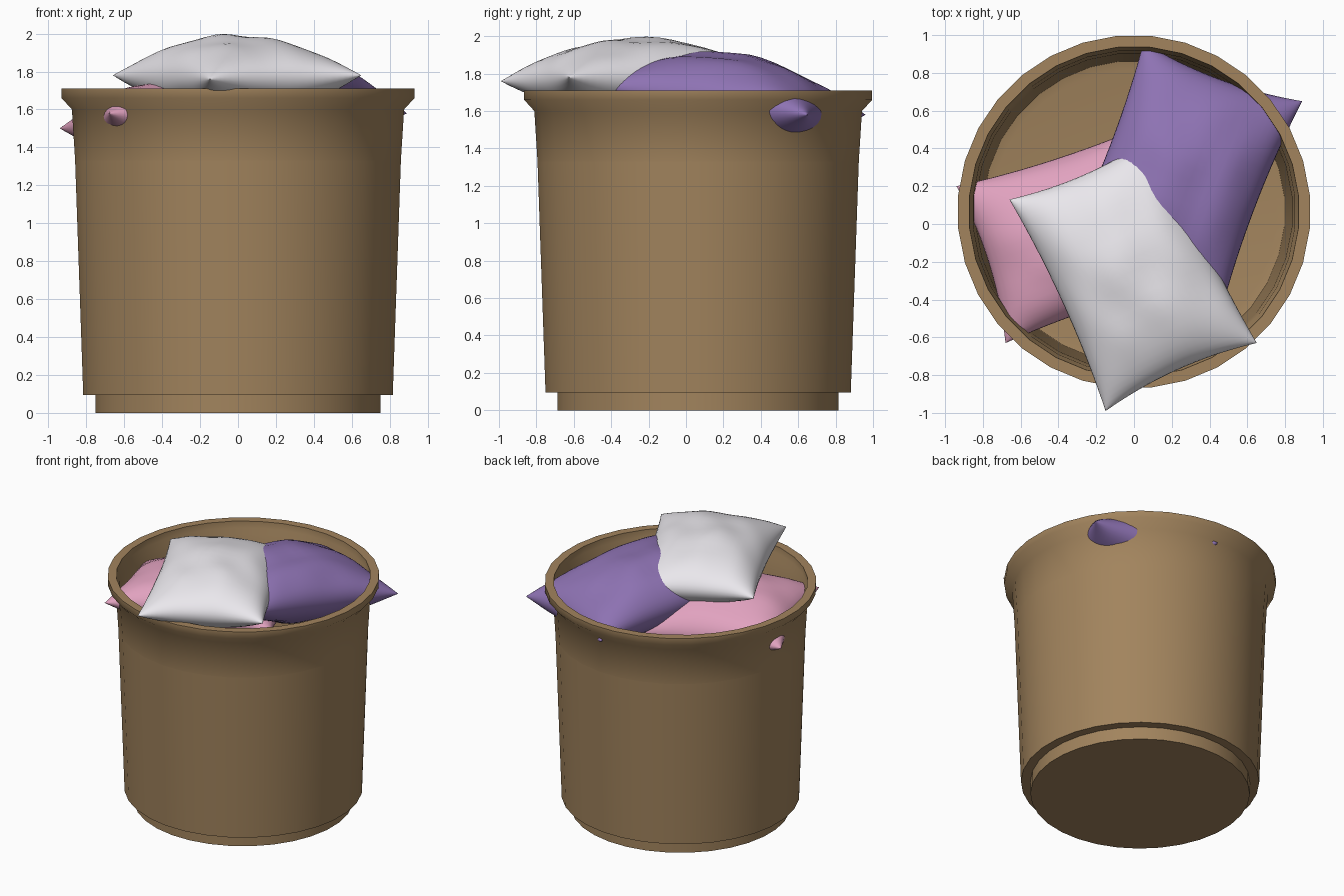
import bpy, bmesh, math
from mathutils import Vector, noise

if "Cube" in bpy.data.objects:
    bpy.data.objects.remove(bpy.data.objects["Cube"])

CENTRE_Y = 0.065


def material(name, rgb):
    m = bpy.data.materials.new(name)
    m.diffuse_color = (*rgb, 1)
    m.use_nodes = True
    m.node_tree.nodes["Principled BSDF"].inputs["Base Color"].default_value = m.diffuse_color
    return m


def finish(bm, name, mat, angle):
    me = bpy.data.meshes.new(name)
    bm.to_mesh(me)
    bm.free()
    me.materials.append(mat)
    ob = bpy.data.objects.new(name, me)
    bpy.context.collection.objects.link(ob)
    bpy.ops.object.select_all(action='DESELECT')
    bpy.context.view_layer.objects.active = ob
    ob.select_set(True)
    bpy.ops.object.shade_smooth_by_angle(angle=math.radians(angle))
    return ob


def lathe(name, profile, mat, angle, sides=32):
    """Revolve (radius, z) points around the basket axis."""
    bm = bmesh.new()
    rings = []
    for r, z in profile:
        if r == 0:
            rings.append([bm.verts.new((0, CENTRE_Y, z))] * sides)
        else:
            rings.append([bm.verts.new((r * math.cos(2 * math.pi * (i + .5) / sides),
                                        CENTRE_Y + r * math.sin(2 * math.pi * (i + .5) / sides), z))
                          for i in range(sides)])
    for a, b in zip(rings, rings[1:]):
        for i in range(sides):
            j = (i + 1) % sides
            bm.faces.new(list(dict.fromkeys((a[i], a[j], b[j], b[i]))))
    return finish(bm, name, mat, angle)


def pillow(name, corners, thick, mat, seed, n=28, pinch=0.07):
    """Stuffed cushion spanned by four corner points given in order."""
    a, b, c, d = (Vector(p) for p in corners)
    bm = bmesh.new()

    def point(i, j, side):
        # samples crowd toward the seams for a round edge
        u, v = (-math.cos(math.pi * k / n) for k in (i, j))
        s = (u * (1 - pinch * (1 - v * v)) + 1) / 2
        t = (v * (1 - pinch * (1 - u * u)) + 1) / 2
        p = a.lerp(b, s).lerp(d.lerp(c, s), t)
        puff = max(0, (1 - u * u) * (1 - v * v)) ** 0.5
        wrinkle = 0.1 * noise.noise(Vector((u * 2.2, v * 2.2, seed + side)))
        p.z += side * thick * puff * (1 + wrinkle)
        return p

    top = {}
    for i in range(n + 1):
        for j in range(n + 1):
            top[i, j] = bm.verts.new(point(i, j, 1))
    bottom = {k: v if (k[0] in (0, n) or k[1] in (0, n)) else bm.verts.new(point(*k, -1))
              for k, v in top.items()}
    for grid in (top, bottom):
        for i in range(n):
            for j in range(n):
                q = [grid[i, j], grid[i + 1, j], grid[i + 1, j + 1], grid[i, j + 1]]
                if all(i2 in (0, n) or j2 in (0, n) for i2, j2 in
                       ((i, j), (i + 1, j), (i + 1, j + 1), (i, j + 1))) and grid is bottom:
                    continue
                bm.faces.new(q if grid is top else q[::-1])
    bmesh.ops.recalc_face_normals(bm, faces=bm.faces)
    return finish(bm, name, mat, 80)


brown = material("basket_brown", (0.36, 0.23, 0.11))
white = material("pillow_white", (0.82, 0.80, 0.84))
purple = material("pillow_purple", (0.27, 0.17, 0.45))
pink = material("pillow_pink", (0.75, 0.36, 0.52))

# basket body: foot, tapered wall
lathe("basket_body", [(0, 0), (0.755, 0), (0.755, 0.095), (0.82, 0.095), (0.863, 1.33)], brown, 30)
# flared collar and rim lip
lathe("basket_collar", [(0.863, 1.33), (0.88, 1.6), (0.935, 1.66), (0.935, 1.71)], brown, 60)
# flat rim top, inner wall and floor
lathe("basket_inside", [(0.935, 1.71), (0.875, 1.71), (0.872, 1.66), (0.855, 1.62), (0.84, 1.33),
                        (0.80, 0.12), (0.755, 0.11), (0, 0.11)], brown, 30)

# cushions piled on top
pillow("white_pillow", [(-0.66, 0.13, 1.78), (-0.15, -0.99, 1.76),
                        (0.65, -0.63, 1.78), (0.14, 0.49, 1.76)], 0.22, white, 1)
pillow("purple_pillow", [(0.05, 0.96, 1.58), (-0.38, -0.15, 1.72),
                         (0.46, -0.47, 1.74), (0.89, 0.65, 1.58)], 0.25, purple, 5)
pillow("pink_pillow", [(-0.94, 0.20, 1.50), (-0.68, -0.63, 1.58),
                       (0.46, -0.26, 1.52), (0.19, 0.58, 1.47)], 0.23, pink, 9)
